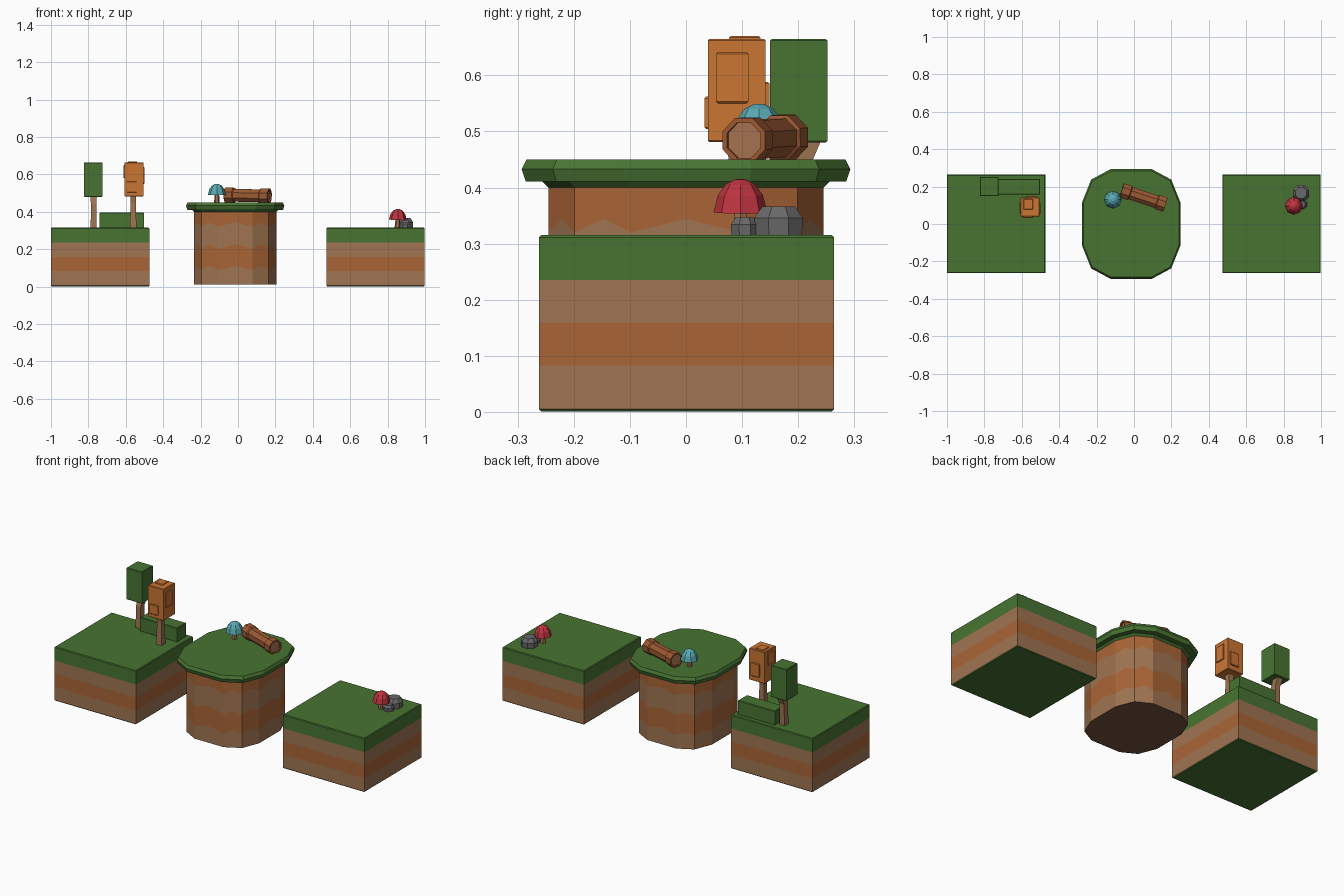
import bpy, bmesh, math
from mathutils import Vector, Matrix

if "Cube" in bpy.data.objects:
    bpy.data.objects.remove(bpy.data.objects["Cube"])


def mat(name, r, g, b):
    m = bpy.data.materials.new(name)
    m.diffuse_color = (r, g, b, 1)
    m.use_nodes = True
    m.node_tree.nodes["Principled BSDF"].inputs["Base Color"].default_value = m.diffuse_color
    return m


GREEN = mat("grass", .065, .175, .032)
EARTH = mat("earth", .35, .175, .083)
CLAY = mat("clay", .40, .13, .037)
BARK = mat("bark", .33, .10, .033)
WOOD = mat("cut_wood", .38, .17, .08)
DARK = mat("dark_earth", .17, .085, .05)
LEAF = mat("orange_leaf", .60, .18, .034)
BLUE = mat("blue_cap", .10, .40, .45)
RED = mat("red_cap", .52, .034, .05)
GREY = mat("stone", .14, .14, .14)


def rings(name, loops, mats, bottom, top, world=Matrix()):
    """Skin closed loops of equal length; one material per band plus the two ends."""
    bm = bmesh.new()
    rows = [[bm.verts.new(world @ Vector(p)) for p in lp] for lp in loops]
    used = list(dict.fromkeys(mats + [bottom, top]))
    n = len(rows[0])
    for a, b, m in zip(rows, rows[1:], mats):
        for i in range(n):
            f = bm.faces.new((a[i], a[(i + 1) % n], b[(i + 1) % n], b[i]))
            f.material_index = used.index(m)
    bm.faces.new(rows[0][::-1]).material_index = used.index(bottom)
    bm.faces.new(rows[-1]).material_index = used.index(top)
    bmesh.ops.recalc_face_normals(bm, faces=bm.faces)
    me = bpy.data.meshes.new(name)
    bm.to_mesh(me)
    bm.free()
    for m in used:
        me.materials.append(m)
    ob = bpy.data.objects.new(name, me)
    bpy.context.collection.objects.link(ob)
    return ob


def rect(x0, x1, y0, y1, z, inset=0):
    i = inset
    return [(x0 + i, y0 + i, z), (x1 - i, y0 + i, z), (x1 - i, y1 - i, z), (x0 + i, y1 - i, z)]


def box(name, x, y, z, m, inset=.003):
    """Box with a small chamfer round its top and bottom."""
    loops = [rect(*x, *y, z[0], inset), rect(*x, *y, z[0] + inset),
             rect(*x, *y, z[1] - inset), rect(*x, *y, z[1], inset)]
    return rings(name, loops, [m] * 3, m, m)


def circle(n, r, z, turn=0, c=(0, 0)):
    return [(c[0] + r * math.cos(turn + math.tau * i / n),
             c[1] + r * math.sin(turn + math.tau * i / n), z) for i in range(n)]


# square layered blocks
for name, x0 in (("left_block", -1), ("right_block", .472)):
    R = (x0, x0 + .526, -.262, .264)
    zs = [.005, .083, .159, .235, .311]
    loops = [rect(*R, .001, .004)] + [rect(*R, z) for z in zs] + [rect(*R, .315, .004)]
    rings(name, loops, [GREEN, EARTH, CLAY, EARTH, GREEN, GREEN], GREEN, GREEN)

# twelve-sided pillar outline, slightly longer in y
quarter = [(.26, .115), (.212, .235), (.11, .29)]
outline = (quarter + [(-x, y) for x, y in quarter[::-1]]
           + [(-x, -y) for x, y in quarter] + [(x, -y) for x, y in quarter[::-1]])
CX = -.015


def cap_loop(s, z):
    return [(CX + x * s, y * s, z) for x, y in outline]


def wave_loop(s, z, amp):
    """Outline with edge midpoints raised so the earth bands zigzag."""
    pts = []
    for i, (x, y) in enumerate(outline):
        u, v = outline[(i + 1) % 12]
        pts += [(CX + x * s, y * s, z - amp), (CX + (x + u) / 2 * s, (y + v) / 2 * s, z + amp)]
    return pts


rings("pillar", [wave_loop(.845, z, a) for z, a in
                 ((.012, 0), (.1, .012), (.215, .012), (.332, .012), (.412, 0))],
      [EARTH, CLAY, EARTH, CLAY], DARK, CLAY)
rings("pillar_grass", [cap_loop(s, z) for s, z in
                       ((.845, .40), (.885, .411), (.985, .411), (1.01, .433), (.98, .45))],
      [GREEN] * 4, GREEN, GREEN)

# trees on the left block
box("hedge", (-.74, -.502), (.157, .24), (.313, .396), GREEN)
box("green_crown", (-.824, -.724), (.15, .252), (.48, .665), GREEN)
rings("green_tree_trunk", [rect(-.788, -.756, .182, .218, .313), rect(-.786, -.757, .186, .222, .44),
                           rect(-.79, -.755, .2, .24, .482)], [EARTH] * 2, EARTH, EARTH)
box("orange_crown", (-.606, -.506), (.039, .142), (.481, .665), LEAF)
rings("orange_tree_trunk", [rect(-.578, -.543, .072, .108, .313), rect(-.574, -.546, .076, .104, .45),
                            rect(-.576, -.544, .072, .108, .483)], [EARTH] * 2, EARTH, EARTH)
for name, x, y, z in (("right_leaf_panel", (-.51, -.501), (.054, .111), (.55, .641)),
                      ("top_leaf_panel", (-.59, -.54), (.077, .133), (.66, .67)),
                      ("front_leaf_panel", (-.595, -.54), (.033, .045), (.504, .562)),
                      ("back_leaf_panel", (-.575, -.52), (.136, .149), (.51, .588)),
                      ("left_leaf_panel", (-.612, -.6), (.06, .115), (.58, .65))):
    box(name, x, y, z, LEAF)

# hollow-ended fallen log, octagonal
a, b = Vector((-.065, .18, .49)), Vector((.168, .103, .484))
d = b - a
L = d.length
place = Matrix.Translation(a) @ d.to_track_quat('Z', 'Y').to_matrix().to_4x4()
t = math.pi / 8
prof = [(.034, .008), (.034, 0), (.043, 0), (.043, .045), (.037, .05), (.037, L - .05),
        (.043, L - .045), (.043, L), (.034, L), (.034, L - .008)]
rings("log", [circle(8, r, z, t) for r, z in prof], [BARK] * 9, WOOD, WOOD, place)


# mushrooms: tapered stem and an eight-sided domed cap
def mushroom(name, x, y, z, m, tilt):
    w = Matrix.Translation((x, y, z)) @ Matrix.Rotation(tilt, 4, 'Y')
    rings(name + "_stem", [circle(6, .015, -.004), circle(6, .012, .048)], [EARTH], EARTH, EARTH, w)
    rings(name + "_cap", [circle(8, r, h) for r, h in
                          ((.03, .044), (.048, .041), (.04, .072), (.026, .091), (.009, .1))],
          [m] * 4, m, m, w)


mushroom("blue_mushroom", -.113, .13, .449, BLUE, 0)
mushroom("red_mushroom", .852, .097, .315, RED, .05)


# chamfered rocks
def rock(name, x, y, z, r, h, sx):
    w = Matrix.Translation((x, y, z)) @ Matrix.Diagonal((sx, 1, 1, 1))
    rings(name, [circle(8, r, -.003, t), circle(8, r * 1.04, h * .6, t), circle(8, r * .7, h, t)],
          [GREY] * 2, GREY, GREY, w)


rock("large_rock", .893, .165, .315, .045, .051, 1.0)
rock("small_rock", .895, .105, .315, .026, .032, 1.2)
